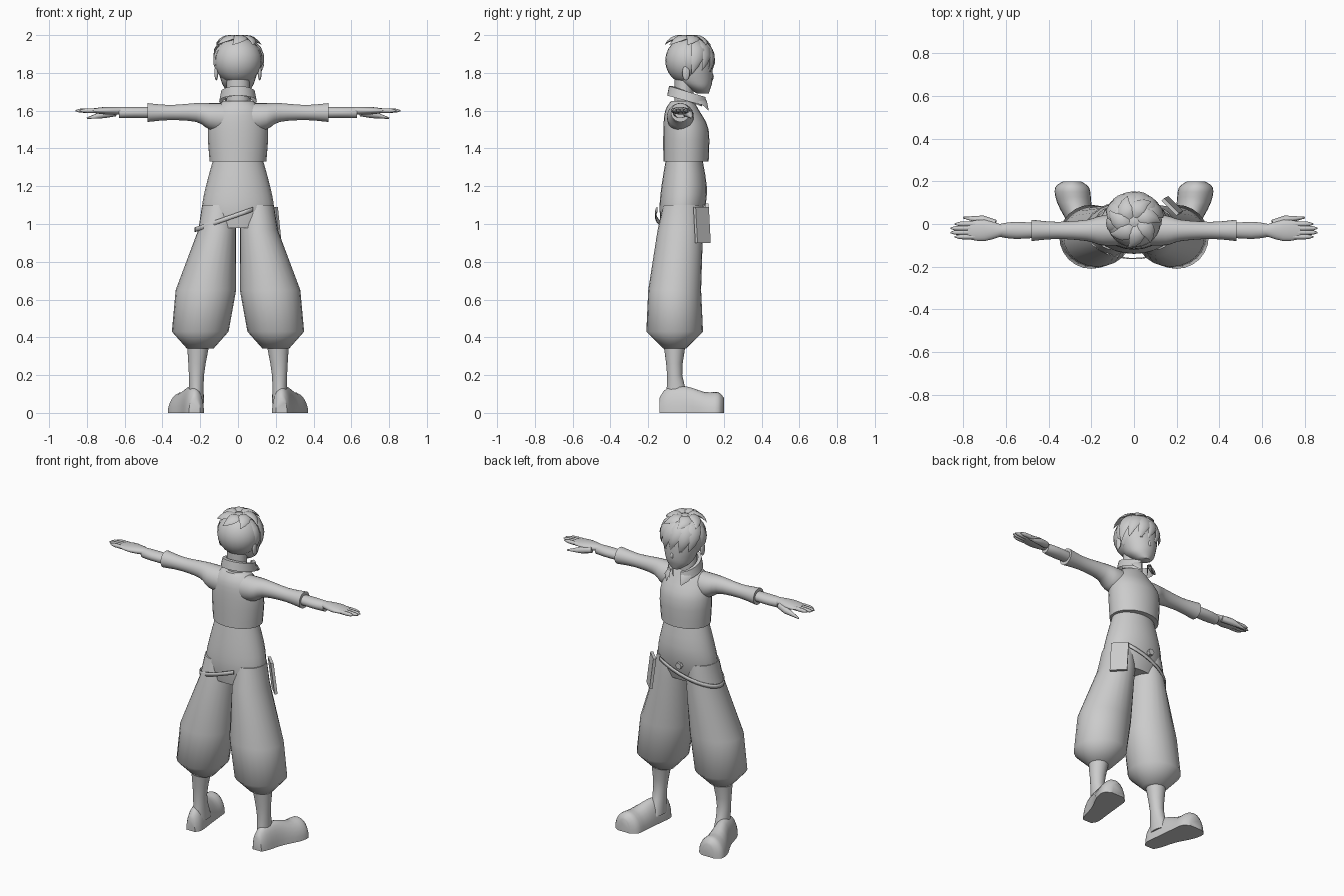
import bpy, bmesh, math
from mathutils import Vector

cube = bpy.data.objects.get("Cube")
if cube:
    bpy.data.objects.remove(cube, do_unlink=True)

GREY = (0.6, 0.6, 0.6, 1)
material = bpy.data.materials.new("plain_grey")
material.use_nodes = True
material.diffuse_color = GREY
material.node_tree.nodes["Principled BSDF"].inputs["Base Color"].default_value = GREY


def skin(name, rings, closed=True):
    """Bridge successive rings of points into one smooth-shaded object."""
    bm = bmesh.new()
    loops = [[bm.verts.new(point) for point in ring] for ring in rings]
    count = len(loops[0])
    for lower, upper in zip(loops, loops[1:]):
        for i in range(count if closed else count - 1):
            j = (i + 1) % count
            bm.faces.new((lower[i], lower[j], upper[j], upper[i]))
    if closed:
        bm.faces.new(loops[0])
        bm.faces.new(loops[-1])
    bmesh.ops.recalc_face_normals(bm, faces=bm.faces)
    mesh = bpy.data.meshes.new(name)
    bm.to_mesh(mesh)
    bm.free()
    mesh.materials.append(material)
    part = bpy.data.objects.new(name, mesh)
    bpy.context.collection.objects.link(part)
    bpy.ops.object.select_all(action="DESELECT")
    part.select_set(True)
    bpy.context.view_layer.objects.active = part
    bpy.ops.object.shade_smooth_by_angle(angle=math.radians(50))
    return part


def eased(rows, steps):
    """Fill in rows between the given ones along a smooth curve."""
    result = []
    last = len(rows) - 1
    for i in range(last):
        start, end = rows[i], rows[i + 1]
        leave = (end - rows[max(i - 1, 0)]) / 2
        arrive = (rows[min(i + 2, last)] - start) / 2
        for k in range(steps):
            t = k / steps
            blend = t * t * (3 - 2 * t)
            result.append(start.lerp(end, blend) + leave * (t * (1 - t) ** 2)
                          - arrive * (t * t * (1 - t)))
    return result + [rows[-1]]


def loft(name, axis, rows, at=(0, 0), side=1, steps=3, count=24, floor=None):
    """Rows: position on the axis, two radii, then optional shifts from at."""
    padded = [Vector(tuple(row) + (0,) * (5 - len(row))) for row in rows]
    rings = []
    for t, wide, deep, shift_a, shift_b in eased(padded, steps):
        ring = []
        for i in range(count):
            turn = math.tau * i / count
            a = at[0] + shift_a + wide * math.cos(turn)
            b = at[1] + shift_b + deep * math.sin(turn)
            if floor is not None:
                b = max(b, floor)
            x, y, z = {"x": (t, a, b), "y": (a, t, b), "z": (a, b, t)}[axis]
            ring.append((x * side, y, z))
        rings.append(ring)
    return skin(name, rings)


def ball(name, centre, radii, bands=12):
    """Ellipsoid made of level rings."""
    x, y, z = centre
    rows = []
    for i in range(bands + 1):
        tilt = math.pi * (i / bands - 0.5) * 0.98
        rows.append((z + radii[2] * math.sin(tilt),
                     radii[0] * math.cos(tilt), radii[1] * math.cos(tilt)))
    return loft(name, "z", rows, at=(x, y), steps=1)


def sweep(name, points, widths, flat=1.0, centre=(0, 0, 0), count=8):
    """Tapered tube along points, flattened in the direction away from centre."""
    points = [Vector(p) for p in points]
    rings = []
    for i, (point, width) in enumerate(zip(points, widths)):
        along = points[min(i + 1, len(points) - 1)] - points[max(i - 1, 0)]
        across = along.cross(point - Vector(centre)).normalized() * width
        out = along.normalized().cross(across) * flat
        turns = [math.tau * k / count for k in range(count)]
        rings.append([point + across * math.cos(w) + out * math.sin(w) for w in turns])
    return skin(name, rings)


# Trunk: trouser seat and short top with an overhanging hem
loft("trouser_hips", "z", [(1.38, .12, .09), (1.2, .17, .12), (1.08, .19, .12, 0, -.01),
                           (.98, .17, .1, 0, -.02)], at=(0, -.01))
loft("shirt", "z", [(1.33, .15, .12), (1.5, .16, .12), (1.6, .13, .09, 0, -.02),
                    (1.65, .08, .06, 0, -.02)])
loft("neck", "z", [(1.62, .06, .05), (1.78, .06, .05)], at=(0, -.01), steps=1)

# Standing collar, open over the chest and sloping down toward it
collar = []
for flare, rise in ((0, -.02), (0, .03), (.02, .03), (.03, -.02)):
    ring = []
    for i in range(25):
        turn = math.radians(112 + 316 * i / 24)
        lean = math.sin(turn)
        ring.append(((.07 + flare) * math.cos(turn), .01 + (.08 + flare) * lean,
                     1.67 - .03 * lean + rise))
    collar.append(ring)
skin("collar", collar, closed=False)

ARM = (-.03, 1.59)
for side, tag in ((1, "left_"), (-1, "right_")):
    # Ballooning trouser leg gathered over a slim ankle
    loft(tag + "trouser_leg", "z", [(1.1, .09, .1, .1, .04), (.97, .1, .12, .11, .03),
         (.65, .16, .14, .17), (.43, .15, .15, .2), (.34, .07, .06, .2)],
         at=(0, -.06), side=side, steps=1)
    loft(tag + "shin", "z", [(.37, .06, .06, -.01), (.2, .04, .04), (.05, .04, .07, 0, .02)],
         at=(.22, -.06), side=side)
    # Flat-soled shoe, splayed outward
    loft(tag + "shoe", "y", [(-.14, .03, .08), (-.1, .05, .13), (0, .06, .14, .02),
         (.1, .08, .11, .05), (.17, .08, .11, .06), (.2, .04, .08, .06)],
         at=(.23, 0), side=side, floor=0)
    # Sleeve flaring toward the elbow, then the bare forearm
    loft(tag + "sleeve", "x", [(.05, .07, .08, 0, -.03), (.15, .07, .07, 0, -.02),
         (.22, .05, .05), (.36, .04, .04), (.48, .05, .05)], at=ARM, side=side)
    loft(tag + "forearm", "x", [(.4, .03, .03), (.55, .04, .03), (.63, .03, .03)],
         at=ARM, side=side)
    # Hand
    loft(tag + "palm", "x", [(.6, .02, .02), (.7, .05, .02), (.78, .04, .01)],
         at=(-.03, 1.6), side=side)
    for finger in range(4):
        y = -.02 * finger
        tip = .87 - .02 * abs(finger - 1.5)
        sweep(f"{tag}finger_{finger + 1}",
              [(side * x, y, 1.6) for x in (.74, .8, tip - .02, tip)],
              (.012, .012, .01, .003))
    sweep(tag + "thumb", [(side * .65, 0, 1.59), (side * .71, .02, 1.58),
                          (side * .8, .03, 1.56)], (.02, .02, .004))
    # Collar point, ear and eye
    sweep(tag + "collar_point", [(side * .06, .07, 1.66), (side * .06, .1, 1.64),
          (side * .05, .12, 1.6)], (.03, .03, .002), flat=.2, centre=(0, 0, 1.6))
    ball(tag + "ear", (side * .115, 0, 1.8), (.01, .02, .04))
    ball(tag + "eye", (side * .045, .125, 1.81), (.016, .008, .004))

# Head
loft("head", "z", [(1.69, .03, .03, 0, .05), (1.72, .07, .06, 0, .03), (1.76, .09, .09, 0, .01),
                   (1.84, .11, .1), (1.92, .11, .11, 0, -.02), (1.96, .08, .08, 0, -.02)],
     at=(0, .04))
ball("nose", (0, .135, 1.78), (.01, .012, .02))
ball("mouth", (0, .13, 1.735), (.02, .004, .004))

# Hair: rounded shell with overlapping swept locks
CROWN = Vector((0, .01, 1.865))
ball("hair_shell", CROWN, (.126, .12, .125))


def lock(name, heading, sweep_angle, high, low, reach, width):
    """Leaf-shaped lock lying on the head; heading zero is the face side."""
    points, widths = [], []
    for k in range(6):
        t = k / 5
        turn = math.radians(heading + sweep_angle * t)
        tilt = math.radians(high + (low - high) * t)
        around = Vector((math.sin(turn), math.cos(turn), 0)) * math.cos(tilt)
        lift = Vector((0, 0, math.sin(tilt)))
        points.append(CROWN + (around + lift) * (.12 + (reach - .12) * t ** .5))
        widths.append(width * (.05 + math.sin(math.pi * (.25 + .75 * t))))
    sweep(name, points, widths, flat=.3, centre=CROWN)


for i in range(6):
    lock(f"fringe_{i + 1}", 25 * i - 75, 30, 65, -22 - 8 * (i % 2), .14, .04)
for heading, tag in ((85, "left"), (-95, "right")):
    lock(tag + "_temple_lock", heading, 0, 45, -45, .125, .03)
for i in range(7):
    lock(f"crown_lock_{i + 1}", 51 * i, 40, 78, 34, .15, .035)

# Strap hanging round the right hip, with a small buckle
strap = []
for i in range(19):
    turn = math.radians(60 + 230 * i / 18)
    x, y = .23 * math.cos(turn), .14 * math.sin(turn) - .025
    z = 1.05 + .08 * math.cos(turn)
    strap.append([(x, y, z - .012), (x, y, z + .012)])
band = skin("hip_strap", strap, closed=False)
band.modifiers.new("thickness", "SOLIDIFY").thickness = .006
loft("buckle", "y", [(.1, .02, .02), (.12, .02, .02)], at=(-.03, 1.09), steps=1, count=6)

# Flat pouch turned outward on the left hip, swinging away at its foot
outward, sideways = Vector((.006, .006, 0)), Vector((.035, -.035, 0))
pouch = []
for centre in (Vector((.17, .08, 1.09)), Vector((.19, .09, .9))):
    pouch.append([centre - sideways - outward, centre + sideways - outward,
                  centre + sideways + outward, centre - sideways + outward])
skin("hip_pouch", pouch)
